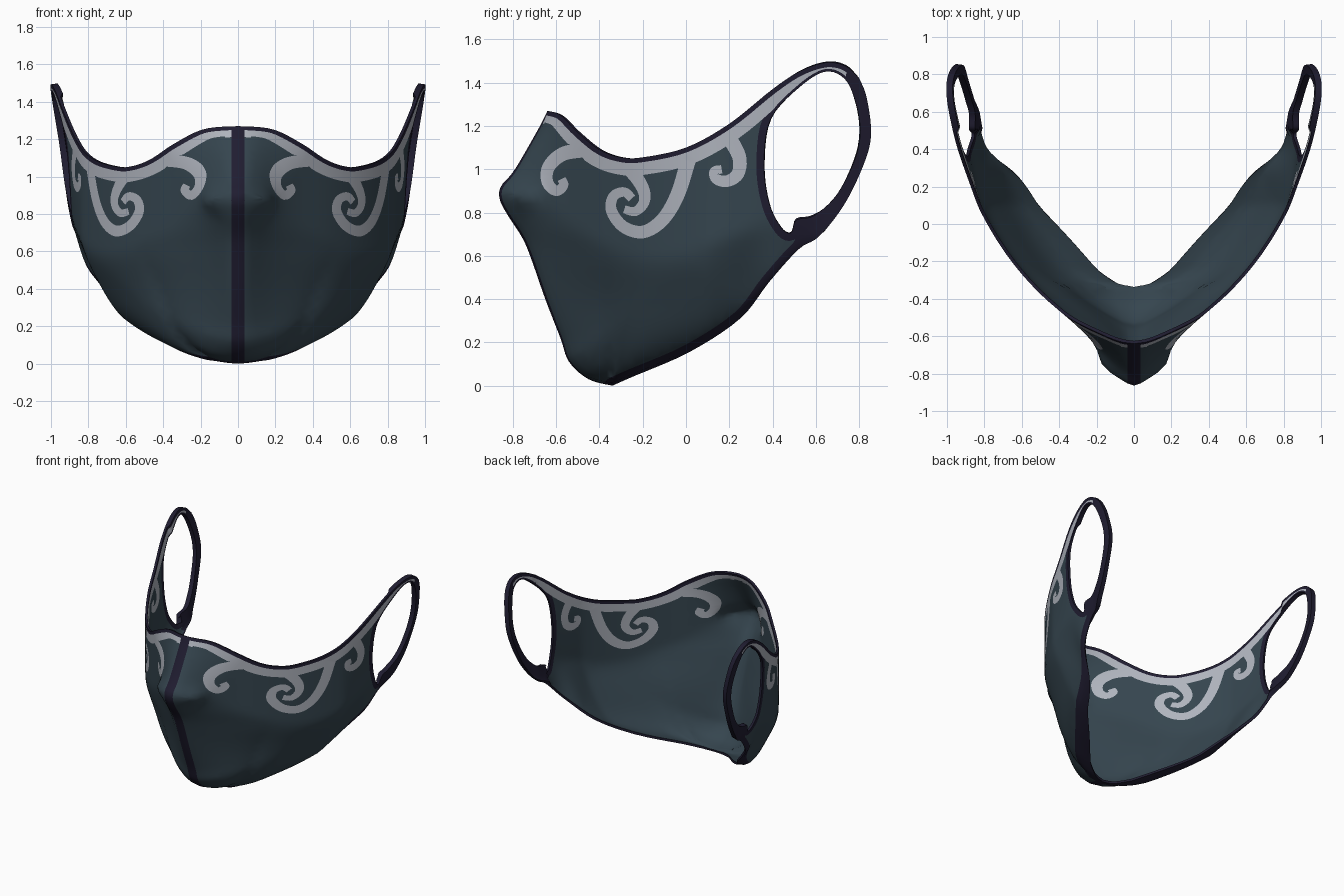
import bpy, bmesh, math
from mathutils import Vector
from mathutils.geometry import delaunay_2d_cdt

if "Cube" in bpy.data.objects:
    bpy.data.objects.remove(bpy.data.objects["Cube"], do_unlink=True)


def material(name, rgb):
    m = bpy.data.materials.new(name)
    m.use_nodes = True
    m.diffuse_color = (*rgb, 1)
    bsdf = m.node_tree.nodes["Principled BSDF"]
    bsdf.inputs["Base Color"].default_value = (*rgb, 1)
    bsdf.inputs["Roughness"].default_value = 0.8
    return m


def spline(points, n=5, closed=False):
    """Smooth path through the given 2D points."""
    p = [Vector(q) for q in points]
    p = [p[-1]] + p + p[:2] if closed else [p[0]] + p + [p[-1]]
    out = []
    for a, b, c, d in zip(p, p[1:], p[2:], p[3:]):
        for i in range(n):
            t = i / n
            out.append(0.5 * (2 * b + (c - a) * t + (2 * a - 5 * b + 4 * c - d) * t ** 2
                              + (3 * b - a - 3 * c + d) * t ** 3))
    return out if closed else out + [p[-2]]


def lookup(table, v):
    if v <= table[0].x:
        return table[0].y
    for a, b in zip(table, table[1:]):
        if v <= b.x:
            return a.y + (b.y - a.y) * (v - a.x) / max(b.x - a.x, 1e-6)
    return table[-1].y


def distance(p, path):
    best = 9.0
    for a, b in zip(path, path[1:]):
        e = b - a
        t = max(0, min(1, (p - a).dot(e) / max(e.length_squared, 1e-12)))
        best = min(best, (a + e * t - p).length_squared)
    return math.sqrt(best)


def inside(p, poly):
    hit = False
    for a, b in zip(poly, poly[1:] + poly[:1]):
        if (a.y > p.y) != (b.y > p.y) and p.x < a.x + (b.x - a.x) * (p.y - a.y) / (b.y - a.y):
            hit = not hit
    return hit


def normals(path):
    out = []
    for i in range(len(path)):
        t = path[min(i + 1, len(path) - 1)] - path[max(i - 1, 0)]
        out.append(Vector((-t.y, t.x)).normalized())
    return out


# Side outline in (y, z): centre seam, lower edge with ear loop, upper edge
seam = spline([(-.64, 1.27), (-.68, 1.19), (-.79, 1.0), (-.855, .92), (-.86, .86), (-.825, .79),
               (-.76, .69), (-.72, .6), (-.65, .4), (-.58, .22), (-.54, .11), (-.45, .03), (-.34, 0)])
lower = spline([(-.34, 0), (-.25, .04), (.015, .155), (.25, .31), (.385, .48), (.52, .63), (.615, .69),
                (.73, .835), (.82, 1.02), (.855, 1.16), (.835, 1.33), (.8, 1.42)])
upper = spline([(.8, 1.42), (.74, 1.475), (.65, 1.493), (.53, 1.455), (.4, 1.37), (.2, 1.21), (0, 1.1),
                (-.2, 1.055), (-.3, 1.055), (-.4, 1.09), (-.5, 1.17), (-.58, 1.25), (-.64, 1.27)])
hole = spline([(.52, 1.375), (.39, 1.23), (.36, 1.02), (.385, .84), (.44, .73), (.485, .705),
               (.51, .765), (.59, .785), (.695, .88), (.78, 1.045), (.805, 1.18), (.78, 1.32),
               (.73, 1.42), (.64, 1.45)], closed=True)
outline = seam[:-1] + lower[:-1] + upper[:-1]
hole_loop = hole + hole[:1]

# Half width against depth, share kept at the lower edge, and roundness against height
width = spline([(-.86, .085), (-.8, .125), (-.66, .2), (-.55, .3), (-.375, .5), (-.2, .655), (0, .785),
                (.2, .88), (.4, .95), (.6, .985), (.75, 1), (.86, .99)])
keep = spline([(-.34, 0), (-.325, .13), (-.28, .25), (-.22, .34), (0, .53), (.25, .74), (.385, .91),
               (.5, .96), (.65, 1)])
roundness = spline([(0, .6), (.35, .68), (.6, .42), (.8, .23), (1.27, .2)])
chin_edge = [p for p in lower if p.y < .95]

# Depth of the silver border against depth position
border = spline([(-.64, .055), (-.5, .07), (-.35, .08), (.3, .078), (.74, .055)])


def half_width(p):
    d1, d2 = distance(p, seam), distance(p, chin_edge)
    if min(d1, d2) < 1e-4:
        g = 0
    else:
        d = (d1 ** -3 + d2 ** -3) ** (-1 / 3)
        g = math.sqrt(1 - (1 - min(d / lookup(roundness, p.y), 1)) ** 2)
    b = lookup(keep, p.x)
    lean = .15 * max(0, min(1, (p.x - .1) * 2)) * (1.45 - p.y)
    nose = .05 * math.exp(-((p.x + .77) / .08) ** 2 - ((p.y - .87) / .07) ** 2)
    return (lookup(width, p.x) + nose) * (b + (1 - b) * g) - lean


# Scroll ornaments as tapered ribbons
def ribbon(points, start, end):
    path = spline(points)
    n = normals(path)
    w = [start + (end - start) * i / (len(path) - 1) for i in range(len(path))]
    left = [p + q * r for p, q, r in zip(path, n, w)]
    right = [p - q * r for p, q, r in zip(path, n, w)]
    return left + right[::-1]


scrolls = [
    ribbon([(-.47, 1.09), (-.57, 1.07), (-.635, 1.01), (-.64, .94), (-.6, .9), (-.565, .925),
            (-.575, .955)], .035, .019),
    ribbon([(.01, 1.04), (-.04, .88), (-.11, .765), (-.2, .71), (-.29, .735), (-.345, .81),
            (-.335, .875), (-.285, .895), (-.25, .865)], .035, .02),
    ribbon([(-.3, 1.04), (-.235, .97), (-.195, .9), (-.195, .845), (-.235, .805),
            (-.285, .815)], .035, .018),
    ribbon([(.19, 1.16), (.245, 1.06), (.24, .98), (.19, .945), (.14, .955), (.13, .99),
            (.165, 1.0)], .035, .019),
]

# Flat layout of the left half with every colour boundary as an edge
verts, edges = [], []


def add_chain(points, closed=False):
    base = len(verts)
    verts.extend(points)
    edges.extend((base + i, base + i + 1) for i in range(len(points) - 1))
    if closed:
        edges.append((base + len(points) - 1, base))


def in_region(p):
    return inside(p, outline) and not inside(p, hole)


def add_offset(path, amounts):
    run = []
    for p, n, a in zip(path, normals(path), amounts):
        q = p + n * a
        if in_region(q) and distance(q, path) > .95 * abs(a):
            run.append(q)
        else:
            add_chain(run)
            run = []
    add_chain(run)


add_chain(outline, True)
add_chain(hole, True)
for s in scrolls:
    add_chain(s, True)
for path, amounts in ((seam, (.012, .035, .07)), (lower, (.012, .038)), (upper, (.022,)),
                      (hole_loop, (-.012, -.035))):
    for a in amounts:
        add_offset(path, [a] * len(path))
add_offset(upper, [lookup(border, p.x) for p in upper])

fixed = list(verts)
step = .035
for i in range(50):
    for j in range(44):
        p = Vector((-.87 + (i + j % 2 / 2) * step, j * step))
        if in_region(p) and min((p - q).length_squared for q in fixed) > .018 ** 2:
            verts.append(p)

flat, _, tris, *_ = delaunay_2d_cdt(verts, edges, [], 0, 1e-4)

# Raise the layout into the curved half shell
bm = bmesh.new()
shell = [bm.verts.new((half_width(p), p.x, p.y)) for p in flat]
for t in tris:
    if in_region(sum((flat[i] for i in t), Vector((0, 0))) / len(t)):
        bm.faces.new([shell[i] for i in t])
bmesh.ops.delete(bm, geom=[v for v in bm.verts if not v.link_faces], context='VERTS')

# Centre stripe cut
SEAM = .036
bmesh.ops.bisect_plane(bm, geom=bm.verts[:] + bm.edges[:] + bm.faces[:], dist=1e-4,
                       plane_co=(SEAM, 0, 0), plane_no=(1, 0, 0))

FABRIC, TRIM, SILVER = range(3)


def colour(c, lining=False):
    p = Vector((c.y, c.z))
    top, rim = distance(p, upper), distance(p, hole_loop)
    if top < .022 or (abs(c.x) < SEAM and not lining):
        return TRIM
    if top < lookup(border, p.x) and p.x < .74 and rim > .012 and p.y > .95:
        return SILVER
    if rim < .035 or p.x > .5 or (distance(p, lower) < .038 and not lining):
        return TRIM
    return SILVER if any(inside(p, s) for s in scrolls) else FABRIC


for f in bm.faces:
    f.material_index = colour(f.calc_center_median())

mesh = bpy.data.meshes.new("mask_shell")
bm.to_mesh(mesh)
bm.free()
for m in (material("slate fabric", (.036, .06, .078)), material("dark violet trim", (.014, .012, .03)),
          material("silver ornament", (.43, .455, .51))):
    mesh.materials.append(m)
mask = bpy.data.objects.new("mask_shell", mesh)
bpy.context.collection.objects.link(mask)
bpy.ops.object.select_all(action='DESELECT')
mask.select_set(True)
bpy.context.view_layer.objects.active = mask

# Mirror to the right half, then thicken: thin cloth, fuller ear loops
mirror = mask.modifiers.new("mirror", 'MIRROR')
mirror.merge_threshold = .001
bpy.ops.object.modifier_apply(modifier="mirror")
count = len(mask.data.polygons)
loops = mask.vertex_groups.new(name="ear_loops")
loops.add([v.index for v in mask.data.vertices if v.co.y > .5], 1, 'REPLACE')
cloth = mask.modifiers.new("cloth", 'SOLIDIFY')
cloth.thickness = .034
cloth.offset = -1
cloth.vertex_group = "ear_loops"
cloth.thickness_vertex_group = .5
bpy.ops.object.modifier_apply(modifier="cloth")

# Lining has no centre stripe and no lower hem
faces = mask.data.polygons
for i in range(count):
    faces[count + i].material_index = colour(faces[i].center, lining=True)
bpy.ops.object.shade_smooth_by_angle(angle=math.radians(50))
